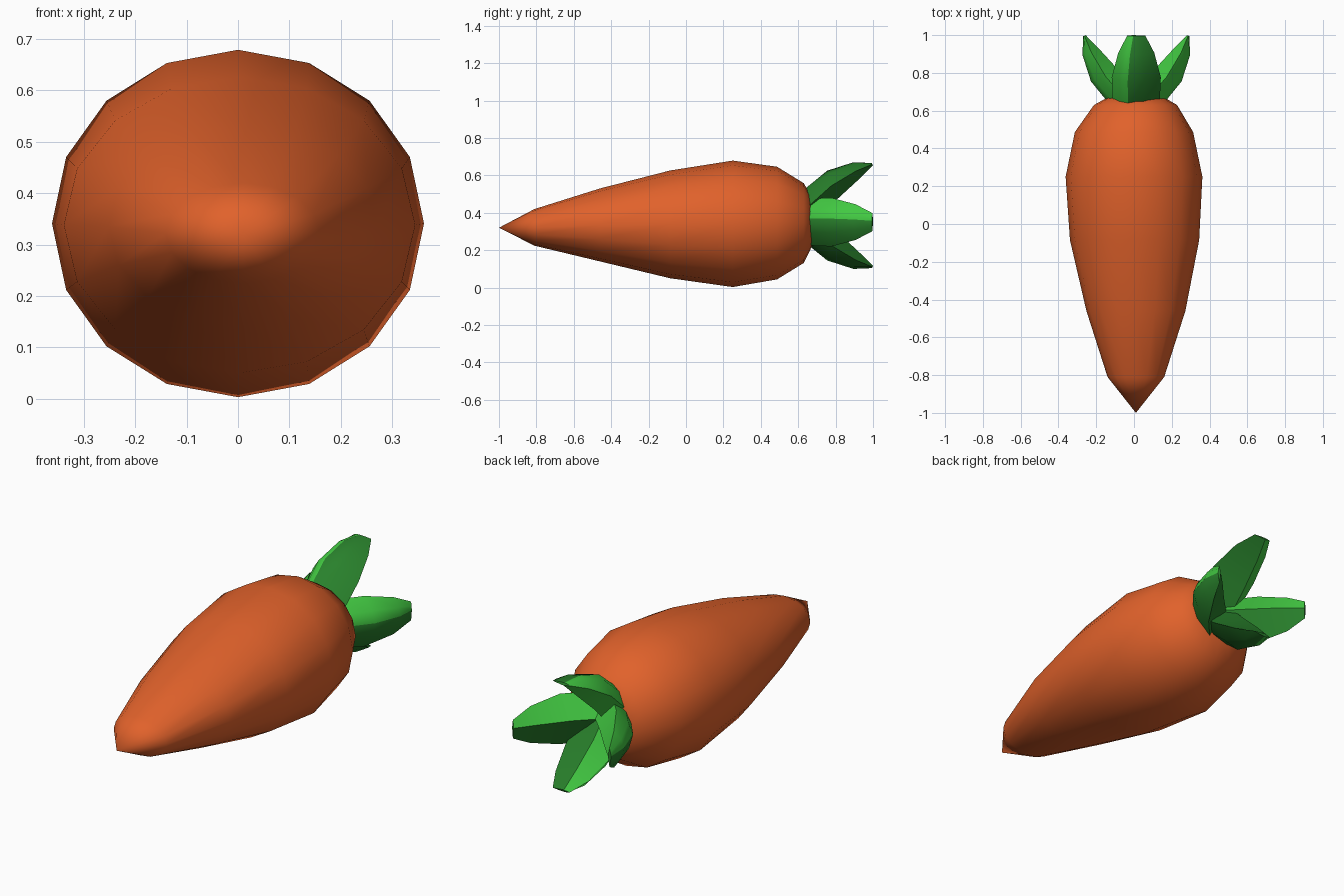
import bpy, bmesh, math
from mathutils import Vector

if "Cube" in bpy.data.objects:
    bpy.data.objects.remove(bpy.data.objects["Cube"])


def material(name, rgb):
    m = bpy.data.materials.new(name)
    m.diffuse_color = (*rgb, 1)
    m.use_nodes = True
    m.node_tree.nodes["Principled BSDF"].inputs["Base Color"].default_value = m.diffuse_color
    return m


orange = material("carrot orange", (0.75, 0.121, 0.024))
green = material("leaf green", (0.054, 0.58, 0.054))
dark_green = material("dark leaf green", (0.022, 0.22, 0.025))


def loft(name, rings, mats, smooth, start=None, end=None, strips=None):
    """Skin closed rings; strips gives the material index of each lengthwise strip."""
    bm = bmesh.new()
    loops = [[bm.verts.new(p) for p in ring] for ring in rings]
    n = len(loops[0])
    for a, b in zip(loops, loops[1:]):
        for i in range(n):
            j = (i + 1) % n
            f = bm.faces.new((a[i], a[j], b[j], b[i]))
            f.material_index = strips[i] if strips else 0
    for loop, tip in ((loops[0], start), (loops[-1], end)):
        if tip is None:
            bm.faces.new(loop).material_index = len(mats) - 1
        else:
            t = bm.verts.new(tip)
            for i in range(n):
                bm.faces.new((loop[i], loop[(i + 1) % n], t))
    bmesh.ops.recalc_face_normals(bm, faces=bm.faces)
    me = bpy.data.meshes.new(name)
    bm.to_mesh(me)
    bm.free()
    for m in mats:
        me.materials.append(m)
    ob = bpy.data.objects.new(name, me)
    bpy.context.collection.objects.link(ob)
    bpy.ops.object.select_all(action='DESELECT')
    ob.select_set(True)
    bpy.context.view_layer.objects.active = ob
    bpy.ops.object.shade_smooth_by_angle(angle=math.radians(smooth))
    return ob


# Root: 16-sided sections (y, half width, half height, centre z, centre x)
sections = [
    (-0.81, 0.15, 0.098, 0.322, 0.01),
    (-0.46, 0.262, 0.195, 0.335, 0.01),
    (-0.085, 0.342, 0.288, 0.338, 0.003),
    (0.25, 0.362, 0.338, 0.341, 0),
    (0.487, 0.313, 0.301, 0.345, 0),
    (0.63, 0.22, 0.213, 0.345, 0.008),
    (0.673, 0.145, 0.13, 0.35, 0.01),
]
rings = []
for y, rx, rz, cz, cx in sections:
    angles = [math.tau * i / 16 for i in range(16)]
    rings.append([(cx + rx * math.cos(a), y, cz + rz * math.sin(a)) for a in angles])
loft("carrot_root", rings, [orange], 60, start=(0.01, -1, 0.32), end=(0.01, 0.682, 0.35))

# Leaves: (outer radius, y), (inner radius, y), half width along one leaf
stations = [
    ((0.13, 0.62), (-0.03, 0.69), 0.125),
    ((0.24, 0.755), (0.08, 0.80), 0.130),
    ((0.285, 0.895), (0.19, 0.92), 0.095),
    ((0.281, 0.994), (0.268, 1.0), 0.048),
]


def leaf(name, out, side, cz, ridge):
    """The half on the 'side' direction of the ridge is light, the other dark."""
    out, side = Vector(out), Vector(side)
    centre = Vector((0.012, 0, cz))
    section = ((1, 0.5), ((1 + ridge) / 2, 0.86), (ridge, 1), ((ridge - 1) / 2, 0.88),
               (-1, 0.5), (ridge, 0))
    leaf_rings = []
    for (ro, yo), (ri, yi), w in stations:
        ring = []
        for s, t in section:
            r, y = ri + (ro - ri) * t, yi + (yo - yi) * t
            ring.append(centre + out * r + side * (w * s) + Vector((0, y, 0)))
        leaf_rings.append(ring)
    loft(name, leaf_rings, [green, dark_green], 40, strips=(0, 0, 1, 1, 1, 0))


leaf("right_leaf", (1, 0, 0), (0, 0, 1), 0.35, 0.15)
leaf("left_leaf", (-1, 0, 0), (0, 0, 1), 0.35, 0.15)
leaf("top_leaf", (0, 0, 1), (-1, 0, 0), 0.385, 0.35)
leaf("bottom_leaf", (0, 0, -1), (-1, 0, 0), 0.385, 0.35)
